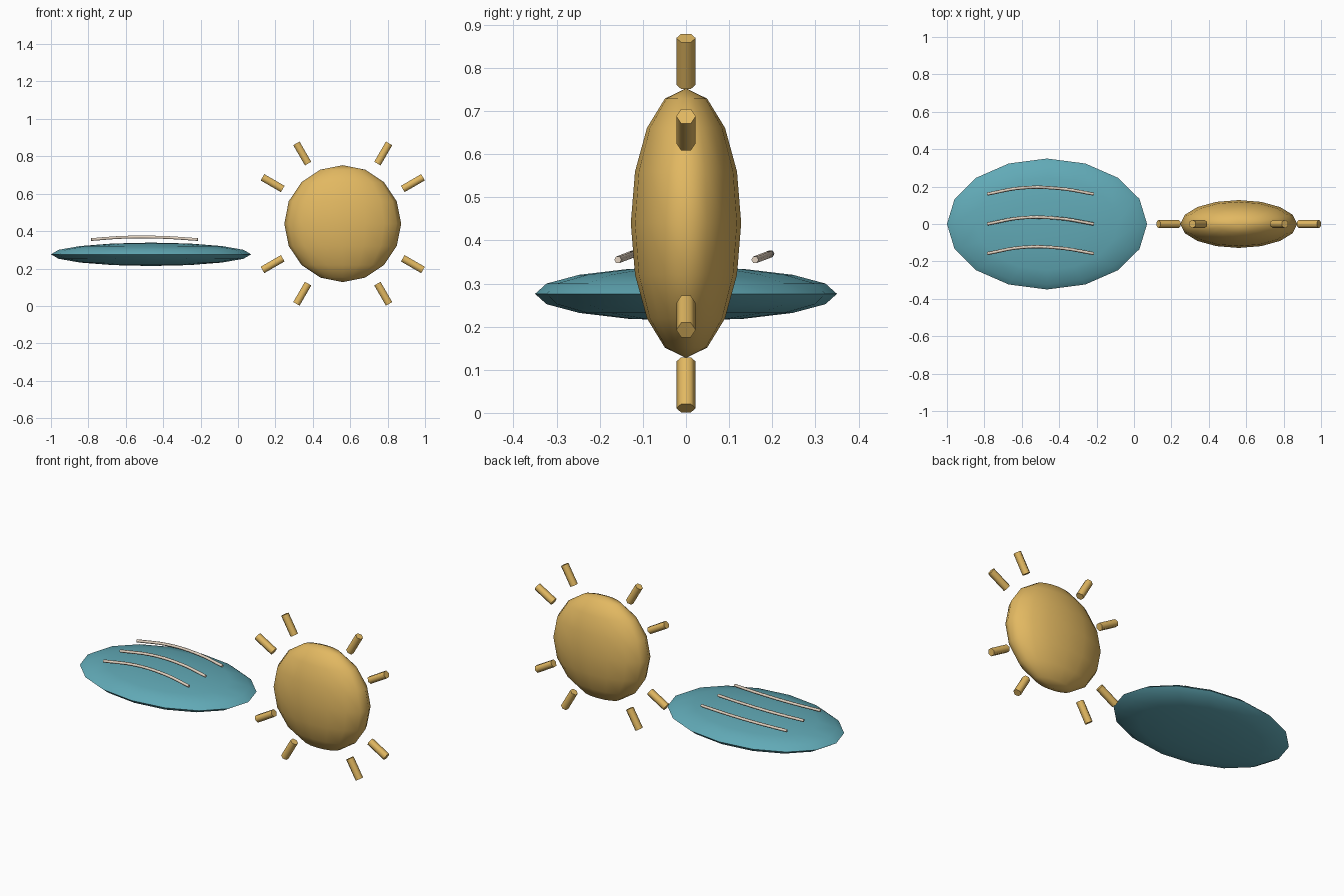
import bpy
import math
from mathutils import Vector

if "Cube" in bpy.data.objects:
    bpy.data.objects.remove(bpy.data.objects["Cube"])


def material(name, color):
    mat = bpy.data.materials.new(name)
    mat.diffuse_color = (*color, 1.0)
    mat.use_nodes = True
    mat.node_tree.nodes["Principled BSDF"].inputs["Base Color"].default_value = mat.diffuse_color
    return mat


gold = material("warm gold", (0.76, 0.48, 0.12))
teal = material("sea teal", (0.12, 0.40, 0.47))
cream = material("pale sand", (0.78, 0.66, 0.54))


def finish(name, mat, angle):
    ob = bpy.context.object
    ob.name = name
    ob.data.materials.append(mat)
    bpy.ops.object.transform_apply(location=False, rotation=False, scale=True)
    bpy.ops.object.shade_smooth_by_angle(angle=math.radians(angle))
    return ob


def ellipsoid(name, center, radii, mat):
    bpy.ops.mesh.primitive_uv_sphere_add(segments=16, ring_count=8, radius=1, location=center)
    bpy.context.object.scale = radii
    return finish(name, mat, 75)


# Flattened sun disc and flattened pool of water
SUN = Vector((0.56, 0, 0.44))
ellipsoid("sun_disc", SUN, (0.3125, 0.128, 0.3125), gold)
ellipsoid("water_pool", (-0.465, 0, 0.276), (0.535, 0.35, 0.0625), teal)

# Eight hexagonal rays around the sun
for i, deg in enumerate((30, 60, 120, 150, 210, 240, 300, 330)):
    a = math.radians(deg)
    pos = SUN + Vector((math.cos(a), 0, math.sin(a))) * 0.433
    bpy.ops.mesh.primitive_cylinder_add(vertices=6, radius=0.0225, depth=0.125,
                                        location=pos, rotation=(0, math.pi / 2 - a, 0))
    finish(f"sun_ray_{i + 1}", gold, 65)

# Three wavy ripple lines floating over the water
path = ((-0.785, 0, 0), (-0.6, 0.033, 0.0125), (-0.4, 0.03, 0.0115), (-0.215, 0, 0))
for i, y in enumerate((-0.158, 0.0, 0.16)):
    curve = bpy.data.curves.new(f"ripple_{i + 1}", 'CURVE')
    curve.dimensions = '3D'
    curve.bevel_depth = 0.0085
    curve.bevel_resolution = 1
    curve.resolution_u = 5
    curve.use_fill_caps = True
    spline = curve.splines.new('BEZIER')
    spline.bezier_points.add(len(path) - 1)
    for bp, (px, dy, dz) in zip(spline.bezier_points, path):
        bp.co = (px, y + dy, 0.355 + dz)
        bp.handle_left_type = bp.handle_right_type = 'AUTO'
    ob = bpy.data.objects.new(f"ripple_{i + 1}", curve)
    bpy.context.collection.objects.link(ob)
    curve.materials.append(cream)
